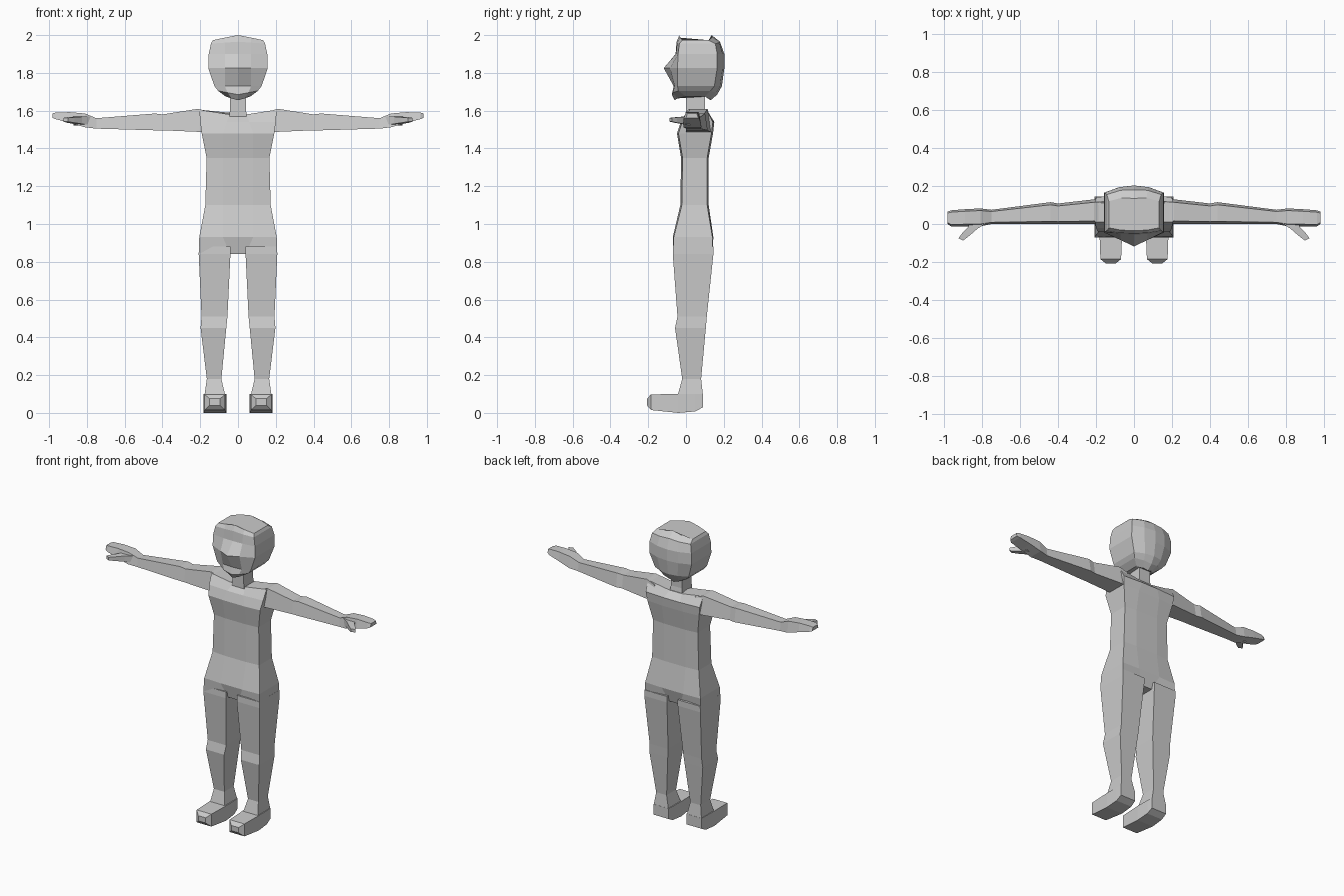
import bpy, bmesh

grey = bpy.data.materials.new("plain grey")
grey.diffuse_color = (0.6, 0.6, 0.6, 1)


def loft(name, rings, side=1):
    """Skin a list of equal-sized point loops, capping both ends; side=-1 mirrors in x."""
    bm = bmesh.new()
    loops = [[bm.verts.new((x * side, y, z)) for x, y, z in r] for r in rings]
    n = len(loops[0])
    for a, b in zip(loops, loops[1:]):
        for i in range(n):
            j = (i + 1) % n
            bm.faces.new((a[i], a[j], b[j], b[i]))
    bm.faces.new(loops[0])
    bm.faces.new(loops[-1])
    bmesh.ops.recalc_face_normals(bm, faces=bm.faces)
    me = bpy.data.meshes.new(name)
    bm.to_mesh(me)
    bm.free()
    me.materials.append(grey)
    ob = bpy.data.objects.new(name, me)
    bpy.context.collection.objects.link(ob)
    return ob


def flat(z, x0, x1, y0, y1):
    return [(x0, y0, z), (x1, y0, z), (x1, y1, z), (x0, y1, z)]


def torso_ring(z, w, f, b, mid, bulge=0.008, dip=0):
    """Eight-sided section; the four inner points can sit lower (dip)."""
    zi = z - dip
    return [(-w, f, z), (-mid, f - bulge, zi), (mid, f - bulge, zi), (w, f, z),
            (w, b, z), (mid, b + bulge, zi), (-mid, b + bulge, zi), (-w, b, z)]


# Torso from hips to shoulders
loft("torso", [
    torso_ring(0.84, 0.208, -0.07, 0.14, 0.04, -0.02),
    torso_ring(0.93, 0.205, -0.065, 0.14, 0.08, 0.005),
    torso_ring(1.10, 0.173, -0.022, 0.112, 0.08),
    torso_ring(1.35, 0.166, -0.018, 0.112, 0.08),
    torso_ring(1.48, 0.192, -0.04, 0.135, 0.08),
    torso_ring(1.54, 0.20, -0.02, 0.142, 0.06),
    torso_ring(1.605, 0.205, 0.01, 0.11, 0.045, 0, 0.025),
])

loft("neck", [flat(1.55, -0.048, 0.048, 0.0, 0.11),
              flat(1.61, -0.042, 0.042, 0.0, 0.10),
              flat(1.70, -0.042, 0.042, 0.0, 0.10)])


def head_ring(z, w, nose, cheek, temple, back_side, back, drop=0, a=0.07):
    """Ten-sided section, lower or higher at the sides by drop."""
    half = [(a, cheek, z - drop * 0.5), (w, temple, z - drop),
            (w, back_side, z - drop), (w * 0.5, (back + back_side) / 2 + 0.01, z - drop * 0.5)]
    return ([(0, nose, z)] + half + [(0, back, z)]
            + [(-x, y, h) for x, y, h in reversed(half)])


# Head with pointed nose ridge, chin and crown
loft("head", [
    head_ring(1.655, 0.065, -0.06, -0.045, 0.0, 0.10, 0.13, -0.02, 0.035),
    head_ring(1.685, 0.105, -0.075, -0.07, -0.04, 0.13, 0.165, -0.02, 0.055),
    head_ring(1.73, 0.125, -0.065, -0.06, -0.045, 0.15, 0.19),
    head_ring(1.825, 0.157, -0.118, -0.085, -0.045, 0.165, 0.203),
    head_ring(1.90, 0.155, -0.055, -0.053, -0.042, 0.165, 0.203),
    head_ring(1.965, 0.143, -0.05, -0.047, -0.035, 0.155, 0.18, 0.01),
    head_ring(2.00, 0.133, -0.035, -0.032, -0.02, 0.12, 0.135, 0.027),
])


def arm_ring(x, y0, y1, z0, z1, taper=0.12):
    t = (y1 - y0) * taper
    return [(x, y0, z0), (x, y0 + t, z1), (x, y1 - t, z1), (x, y1, z0)]


for side, label in ((1, "left"), (-1, "right")):
    # Leg: thigh, knee band, shin and ankle
    loft(label + "_leg", [
        flat(0.88, 0.04, 0.207, -0.068, 0.145),
        flat(0.84, 0.04, 0.208, -0.07, 0.145),
        flat(0.51, 0.056, 0.193, -0.045, 0.11),
        flat(0.45, 0.062, 0.198, -0.058, 0.105),
        flat(0.18, 0.088, 0.165, -0.02, 0.08),
        flat(0.09, 0.067, 0.178, -0.045, 0.09),
    ], side)
    # Foot running from heel to blunt toe
    loft(label + "_foot", [
        [(x0, y, z0), (x1, y, z0), (x1, y, z1), (x0, y, z1)]
        for y, x0, x1, z0, z1 in (
            (0.09, 0.067, 0.178, 0.03, 0.10), (0.05, 0.064, 0.18, 0.008, 0.10),
            (-0.04, 0.062, 0.182, 0.0, 0.10), (-0.185, 0.068, 0.177, 0.015, 0.098),
            (-0.207, 0.095, 0.15, 0.04, 0.075))
    ], side)
    # Arm and flat mitten hand
    loft(label + "_arm", [
        arm_ring(0.15, 0.0, 0.135, 1.485, 1.59),
        arm_ring(0.21, 0.0, 0.13, 1.488, 1.61),
        arm_ring(0.40, 0.0, 0.108, 1.496, 1.58),
        arm_ring(0.44, 0.0, 0.115, 1.496, 1.585),
        arm_ring(0.75, 0.0, 0.075, 1.505, 1.56),
        arm_ring(0.81, -0.012, 0.082, 1.512, 1.585),
        arm_ring(0.89, -0.012, 0.078, 1.535, 1.592),
        arm_ring(0.965, -0.012, 0.072, 1.555, 1.59),
        arm_ring(0.983, 0.0, 0.065, 1.562, 1.585),
    ], side)
    # Thumb curving forward and outward
    loft(label + "_thumb", [
        [(x0, y, z0), (x1, y + 0.012, z0), (x1, y + 0.012, z1), (x0, y, z1)]
        for y, x0, x1, z0, z1 in (
            (0.01, 0.77, 0.87, 1.522, 1.57), (-0.025, 0.825, 0.872, 1.53, 1.568),
            (-0.06, 0.865, 0.905, 1.536, 1.565), (-0.087, 0.90, 0.925, 1.542, 1.562))
    ], side)
